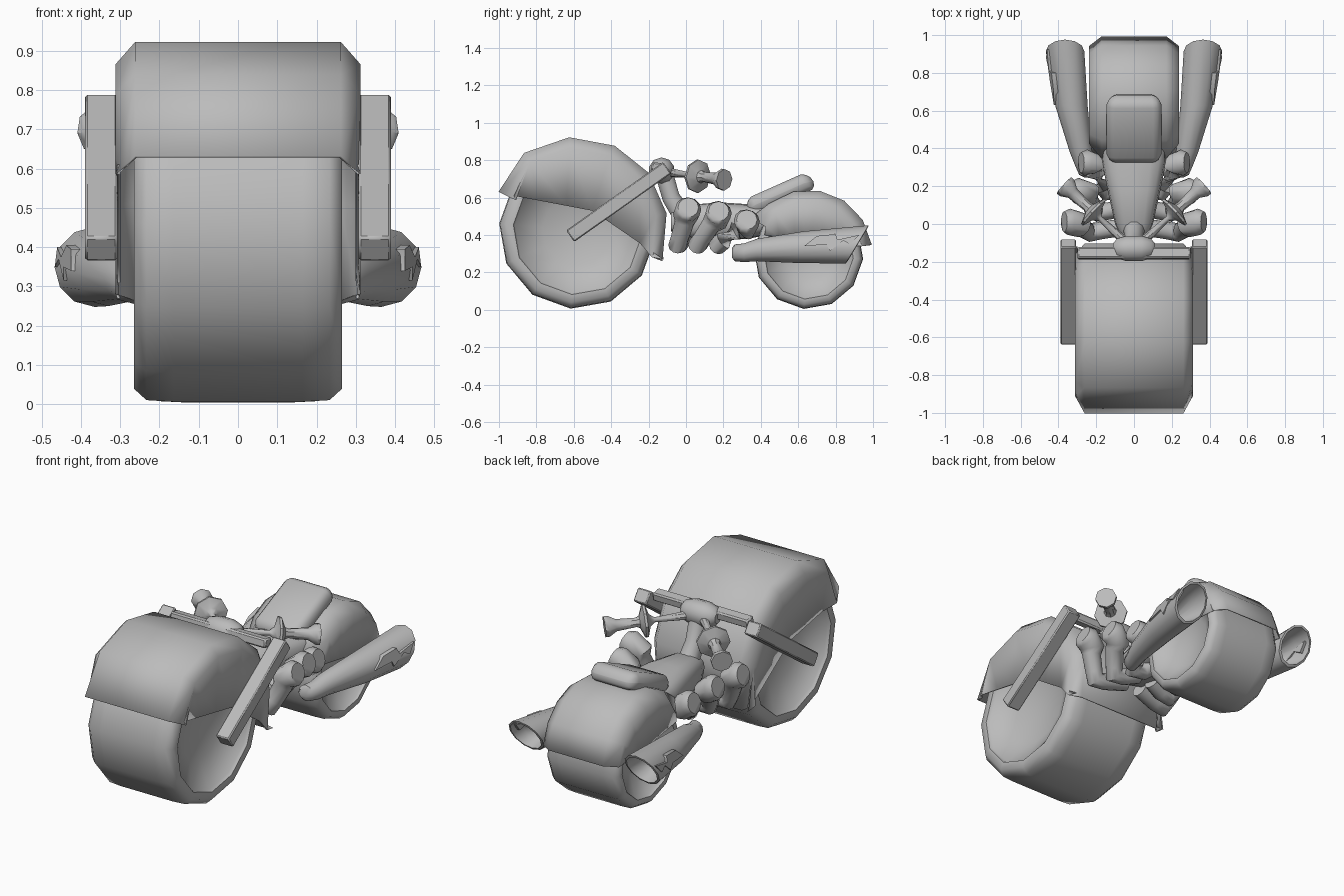
import bpy, bmesh, math
from mathutils import Vector

if "Cube" in bpy.data.objects:
    bpy.data.objects.remove(bpy.data.objects["Cube"])

GREY = bpy.data.materials.new("plain grey")
GREY.diffuse_color = (0.5, 0.5, 0.5, 1)
GREY.use_nodes = True
GREY.node_tree.nodes["Principled BSDF"].inputs["Base Color"].default_value = GREY.diffuse_color


def finish(name, bm, angle=40):
    bmesh.ops.remove_doubles(bm, verts=bm.verts, dist=1e-5)
    bmesh.ops.recalc_face_normals(bm, faces=bm.faces)
    me = bpy.data.meshes.new(name)
    bm.to_mesh(me)
    bm.free()
    ob = bpy.data.objects.new(name, me)
    bpy.context.collection.objects.link(ob)
    me.materials.append(GREY)
    bpy.ops.object.select_all(action='DESELECT')
    ob.select_set(True)
    bpy.context.view_layer.objects.active = ob
    bpy.ops.object.shade_smooth_by_angle(angle=math.radians(angle))
    return ob


def loft(name, rings, closed=True, caps=True, angle=40):
    """Skin a list of rings with equal point counts."""
    bm = bmesh.new()
    vs = [[bm.verts.new(p) for p in r] for r in rings]
    n = len(vs[0])
    for a, b in zip(vs, vs[1:]):
        for i in range(n if closed else n - 1):
            j = (i + 1) % n
            bm.faces.new((a[i], a[j], b[j], b[i]))
    if caps:
        bm.faces.new(vs[0])
        bm.faces.new(vs[-1])
    return finish(name, bm, angle)


def tube(name, pts, radii, n=10, angle=40):
    """Round tube along a path with a radius at every point."""
    pts = [Vector(p) for p in pts]
    rings = []
    for i, p in enumerate(pts):
        d = Vector()
        if i:
            d += (p - pts[i - 1]).normalized()
        if i < len(pts) - 1:
            d += (pts[i + 1] - p).normalized()
        d.normalize()
        ref = Vector((0, 1, 0)) if abs(d.y) < 0.75 else Vector((0, 0, 1))
        u = d.cross(ref).normalized()
        v = d.cross(u)
        rings.append([p + radii[i] * (math.cos(a) * u + math.sin(a) * v)
                      for a in (2 * math.pi * k / n for k in range(n))])
    return loft(name, rings, angle=angle)


def wheel(name, cy, cz, profile, n=12):
    """Lathe an (x, radius) profile about the axle."""
    rings = [[(x, cy + r * math.cos(math.radians(-95 + 360 * k / n)),
               cz + r * math.sin(math.radians(-95 + 360 * k / n))) for k in range(n)]
             for x, r in profile]
    loft(name, rings, angle=55)


def wheel_profile(w, r):
    half = [(w * .62, r * .06), (w * .66, r * .45), (w * .93, r * .80), (w, r * .82),
            (w, r * .92), (w * .88, r * .99), (w * .62, r)]
    return [(-x, q) for x, q in half] + [(x, q) for x, q in reversed(half)]


def fender(name, cy, cz, R, angles, top_w, side_w, drop, low, first_r):
    """Arched cover: flat top, sloped shoulders, side walls down to a low line."""
    rings = []
    for i, a in enumerate(angles):
        c, s = math.cos(math.radians(a)), math.sin(math.radians(a))
        t = i / (len(angles) - 1) * (len(low) - 1)
        k = min(int(t), len(low) - 2)
        p = Vector(low[k]).lerp(Vector(low[k + 1]), t - k)
        r = R if i else first_r
        q = r - drop * (1 if i else 1.8)
        half = [(side_w - .005, p.x, p.y), (side_w, cy + q * c, cz + q * s),
                (top_w, cy + r * c, cz + r * s)]
        rings.append([(-x, y, z) for x, y, z in half] + [(x, y, z) for x, y, z in reversed(half)])
    ob = loft(name, rings, closed=False, caps=False, angle=55)
    mod = ob.modifiers.new("thickness", 'SOLIDIFY')
    mod.thickness = .008
    mod.offset = 0


def box(name, size, loc, rot_x=0, bevel=0, seg=1):
    bm = bmesh.new()
    bmesh.ops.create_cube(bm, size=1)
    bmesh.ops.scale(bm, vec=size, verts=bm.verts)
    if bevel:
        bmesh.ops.bevel(bm, geom=list(bm.edges), offset=bevel, segments=seg,
                        profile=.5, affect='EDGES')
    ob = finish(name, bm)
    ob.location = loc
    ob.rotation_euler.x = rot_x
    return ob


# Wheels and fenders
wheel("front_wheel", -.58, .425, wheel_profile(.265, .42))
wheel("rear_wheel", .655, .297, wheel_profile(.225, .293))
fender("front_fender", -.59, .43, .49, [154, 124, 94, 65, 38, 10, -20], .26, .308, .055,
       [(-.92, .61), (-.5, .53), (-.12, .27)], .455)
fender("rear_fender", .655, .30, .338, [148, 128, 104, 80, 56, 32, 8], .17, .235, .05,
       [(.42, .40), (.66, .36), (.94, .34)], .36)

# Fork arms, clamp and head
for s in (-1, 1):
    box("fork_arm", (.082, .635, .075), (s * .348, -.36, .577), math.atan2(.36, .51), .006)
box("fork_clamp", (.60, .06, .05), (0, -.155, .762), math.radians(-10), .008)
tube("steering_head", [(x, -.13, .745) for x in (-.11, -.09, -.04, .04, .09, .11)],
     [.03, .055, .07, .07, .055, .03])
tube("head_strut", [(0, -.12, .74), (0, -.08, .6), (0, 0, .48)], [.05, .05, .06])

# Handlebars with guard, grip and end disc
A, B = Vector((.05, -.09, .735)), Vector((.37, .205, .695))
steps = [(0, .025), (.40, .014), (.46, .035), (.50, .09), (.53, .09), (.58, .035),
         (.62, .026), (.86, .034), (.95, .058), (1, .058)]
for s in (-1, 1):
    pts = [A.lerp(B, t) for t, r in steps]
    tube("handlebar", [(s * p.x, p.y, p.z) for p in pts], [r for t, r in steps], 8)

# Body between the wheels
body = []
for y, w, z0, z1 in [(-.08, .06, .42, .52), (0, .10, .38, .56), (.18, .14, .37, .575),
                     (.33, .17, .38, .565), (.44, .17, .40, .56)]:
    h, c = (z1 - z0) / 2, (z0 + z1) / 2
    ring = []
    for k in range(16):
        ca, sa = math.cos(k * math.pi / 8), math.sin(k * math.pi / 8)
        ring.append((w * math.copysign(abs(ca) ** .7, ca), y,
                     c + h * math.copysign(abs(sa) ** .7, sa)))
    body.append(ring)
loft("body", body)

# Seat
seat = box("seat", (.325, .385, .10), (0, .495, .632), math.radians(24), .049, 3)
for v in seat.data.vertices:
    v.co.x *= 1 - .18 * abs(v.co.y / .19) ** 2
    v.co.z -= .025 * (v.co.y / .19) ** 2

# Engine cylinders: inner stub, elbow, wide head turned outward
for hx, hy, hz, ey in [(.325, .012, .535, -.045), (.28, .175, .515, .06), (.235, .325, .47, .17)]:
    for s in (-1, 1):
        e, h = Vector((hx - .09, ey, .345)), Vector((hx, hy, hz))
        path = [Vector((.05, ey + .03, .38)), e + Vector((-.06, .01, .005)), e, e.lerp(h, .2),
                e.lerp(h, .62), h - Vector((.035, .015, .035)), h + Vector((.02, 0, .004)),
                h + Vector((.045, 0, .012))]
        tube("engine_cylinder", [(s * p.x, p.y, p.z) for p in path],
             [.046, .046, .05, .048, .052, .068, .07, .055], 12, angle=50)

# Exhausts: flared, slant-cut and hollow, listed as x, y, z, radius, slant
stations = [(.235, .245, .305, .025, 0), (.245, .26, .305, .045, 0), (.262, .31, .305, .05, 0),
            (.28, .38, .32, .06, 0), (.33, .62, .335, .085, .1), (.365, .915, .35, .102, .6),
            (.365, .918, .35, .09, .6), (.36, .84, .35, .075, .4), (.34, .70, .34, .03, 0)]
flash = [(.63, .34), (.70, .395), (.80, .405), (.81, .375), (.925, .40), (.88, .35),
         (.84, .37), (.77, .315), (.75, .35)]
for s in (-1, 1):
    rings = []
    for x, y, z, r, k in stations:
        circle = [(r * math.cos(a), r * math.sin(a)) for a in
                  (math.pi * j / 6 for j in range(12))]
        rings.append([(s * (x + u), y + k * v, z + v) for u, v in circle])
    loft("exhaust", rings)
    # Raised zigzag on the outer side
    loft("exhaust_zigzag", [[(s * (.415 + .167 * (y - .62) + d - 4.5 * (z - .345) ** 2), y, z)
                             for y, z in flash] for d in (-.03, .008)])
